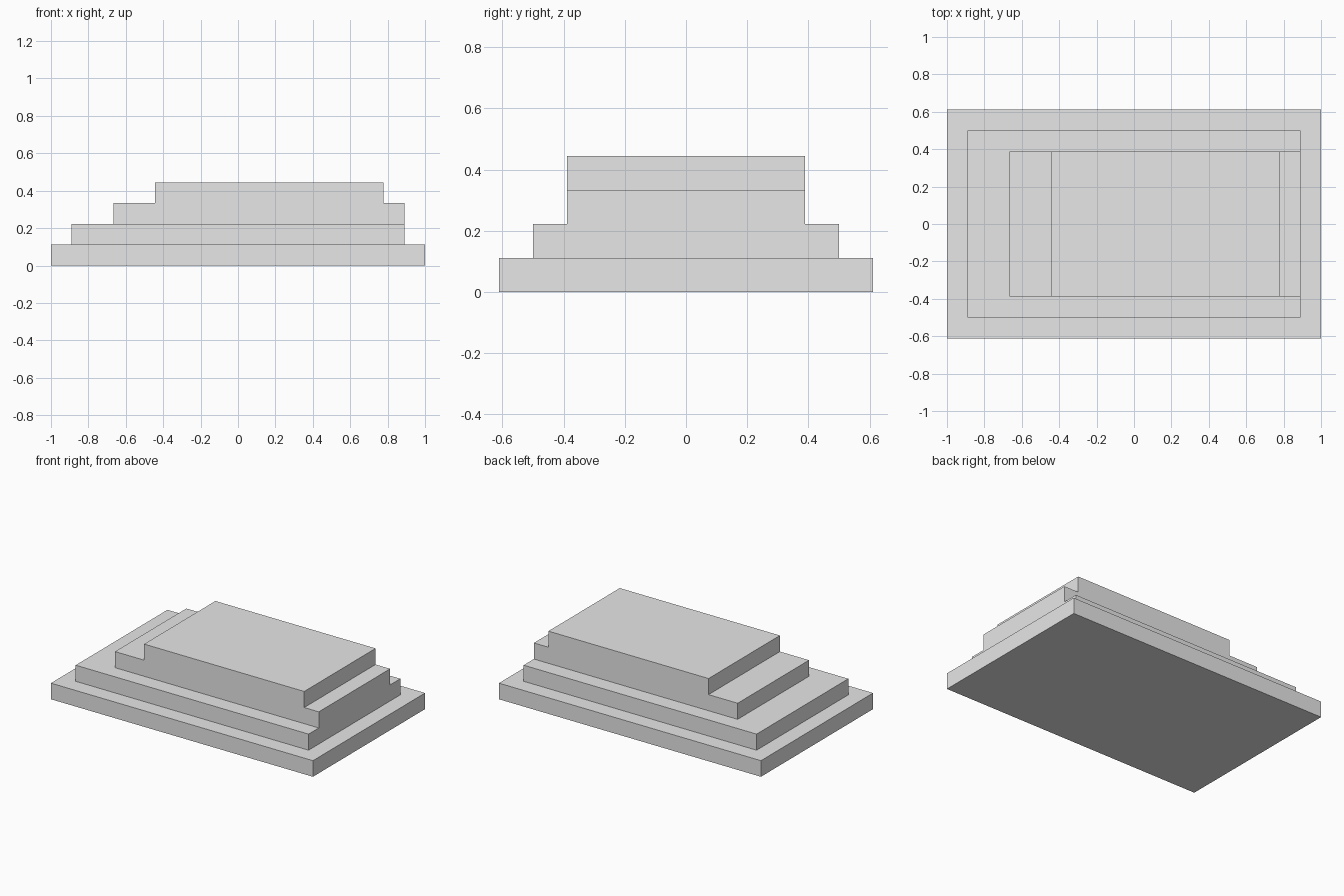
import bpy

old = bpy.data.objects.get("Cube")
if old:
    bpy.data.objects.remove(old, do_unlink=True)

U = 1 / 9  # height of one step; all sizes are multiples of it

grey = bpy.data.materials.new("light grey")
grey.use_nodes = True
colour = (0.8, 0.8, 0.8, 1)
grey.diffuse_color = colour
grey.node_tree.nodes["Principled BSDF"].inputs["Base Color"].default_value = colour


def slab(name, level, x_min, x_max, depth):
    """One flat step, measured in step units."""
    bpy.ops.mesh.primitive_cube_add(
        size=1, location=((x_min + x_max) / 2 * U, 0, (level + 0.5) * U))
    obj = bpy.context.object
    obj.name = name
    obj.scale = ((x_max - x_min) * U, depth * U, U)
    bpy.ops.object.transform_apply(location=False, rotation=False, scale=True)
    obj.data.materials.append(grey)


# Stacked platform, from the ground up
slab("base_slab", 0, -9, 9, 11)
slab("lower_step", 1, -8, 8, 9)
slab("upper_step", 2, -6, 8, 7)
slab("top_slab", 3, -4, 7, 7)
